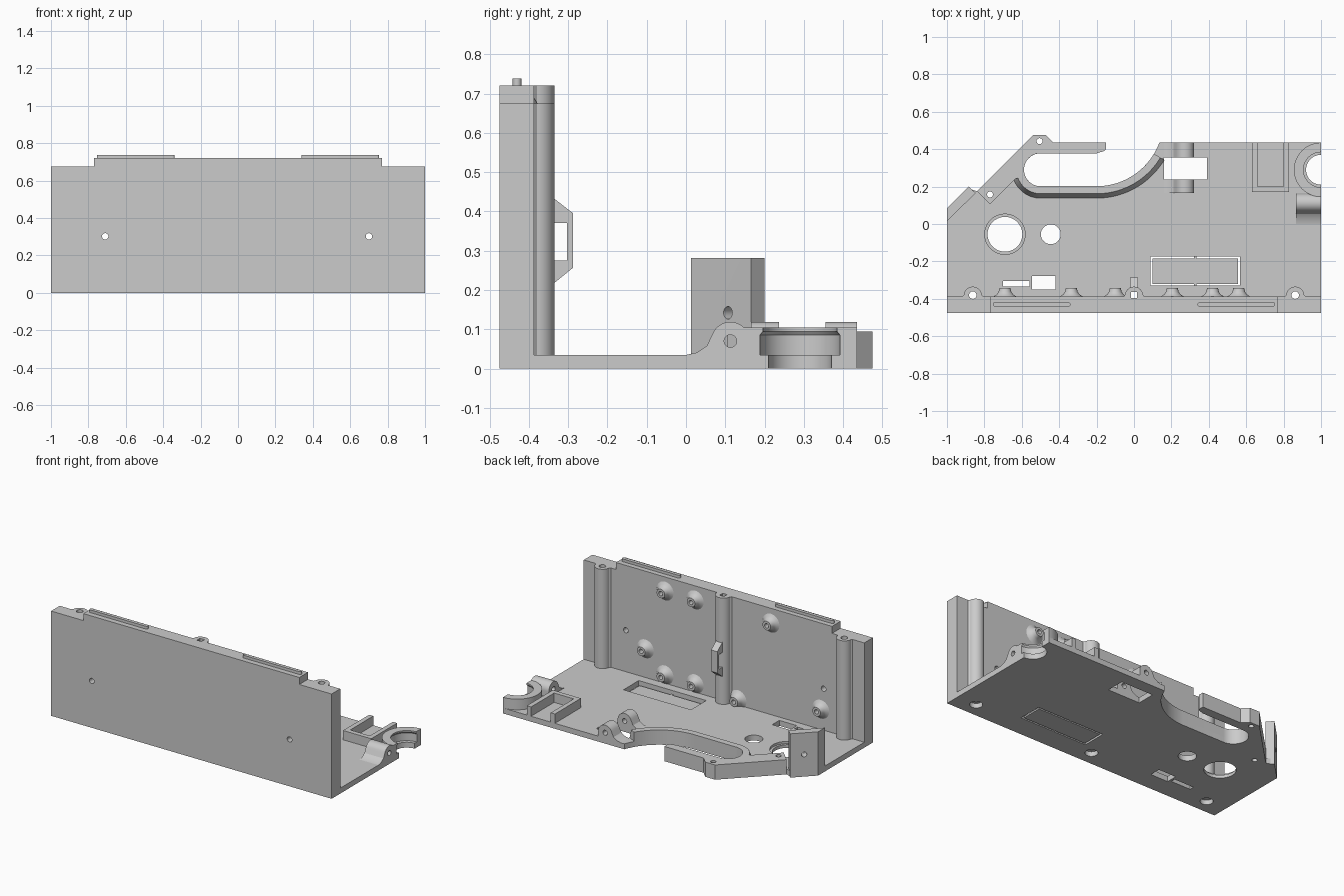
import bpy, bmesh
from math import sin, cos, radians, pi
from mathutils import Matrix, Vector

if "Cube" in bpy.data.objects:
    bpy.data.objects.remove(bpy.data.objects["Cube"])

grey = bpy.data.materials.new("plain grey")
grey.use_nodes = True
COLOUR = (0.6, 0.6, 0.6, 1)
grey.diffuse_color = COLOUR
grey.node_tree.nodes["Principled BSDF"].inputs["Base Color"].default_value = COLOUR

FLOOR = 0.035      # floor thickness
RIM = 0.095        # height of the low walls
FRONT, WALL = -0.475, -0.387
BACK = 0.435


def arc(cx, cy, r, a0, a1, n=24):
    angles = [radians(a0 + (a1 - a0) * i / n) for i in range(n + 1)]
    return [(cx + r * cos(a), cy + r * sin(a)) for a in angles]


def circle(cx, cy, r, n=40):
    return arc(cx, cy, r, 0, 360, n)[:-1]


def rect(x0, x1, y0, y1):
    return [(x0, y0), (x1, y0), (x1, y1), (x0, y1)]


def loft(name, rings, axis="z"):
    """Skin between rings given as (outline, height) along an axis."""
    place = {"x": lambda u, v, w: (w, u, v),
             "y": lambda u, v, w: (u, w, v),
             "z": lambda u, v, w: (u, v, w)}[axis]
    bm = bmesh.new()
    loops = [[bm.verts.new(place(u, v, w)) for u, v in pts] for pts, w in rings]
    for a, b in zip(loops, loops[1:]):
        for i in range(len(a)):
            j = (i + 1) % len(a)
            bm.faces.new((a[i], a[j], b[j], b[i]))
    bm.faces.new(loops[0])
    bm.faces.new(loops[-1])
    bmesh.ops.recalc_face_normals(bm, faces=bm.faces)
    mesh = bpy.data.meshes.new(name)
    bm.to_mesh(mesh)
    bm.free()
    mesh.materials.append(grey)
    ob = bpy.data.objects.new(name, mesh)
    bpy.context.collection.objects.link(ob)
    return ob


def prism(name, pts, w0, w1, axis="z"):
    return loft(name, [(pts, w0), (pts, w1)], axis)


def cut(ob, *cutters):
    """Subtract the cutters, bake the result and delete them."""
    for c in cutters:
        mod = ob.modifiers.new("cut", "BOOLEAN")
        mod.operation, mod.solver, mod.object = "DIFFERENCE", "EXACT", c
    deps = bpy.context.evaluated_depsgraph_get()
    mesh = bpy.data.meshes.new_from_object(ob.evaluated_get(deps))
    ob.modifiers.clear()
    ob.data = mesh
    for c in cutters:
        bpy.data.objects.remove(c)


def hole(pts, w0=-0.1, w1=1, axis="z"):
    ob = prism("cutter", pts, w0, w1, axis)
    ob.hide_render = True
    return ob


def post_holes():
    """Screw bores of the three posts, with wide mouths underneath."""
    tools = [hole(rect(-0.016, 0.016, -0.396, -0.364))]
    tools += [hole(circle(s * 0.862, -0.38, 0.02, 24)) for s in (-1, 1)]
    tools += [hole(circle(x, -0.38, 0.038, 24), -0.1, 0.03) for x in (-0.862, 0, 0.862)]
    return tools


def slot_edge(d, a_left, a_right):
    """Curved slot edge, pushed outwards by d, from its round end to the back."""
    return (arc(-0.5, 0.29, 0.088 + d, a_left, 270, 24)
            + arc(-0.2, 0.56, 0.358 + d, -90, a_right, 24))


# Floor plate with hooked arm and curved slot
arm = [(-0.2, 0.378), (-0.16, 0.39), (-0.15, 0.4), (-0.15, BACK), (-0.43, BACK),
       (-0.47, 0.475), (-0.54, 0.475)]
outline = [(-1, WALL), (1, WALL), (1, BACK), (0.135, BACK)]
outline += slot_edge(0, 90, -20.5)[::-1] + arm
outline += [(-0.84, 0.175), (-0.87, 0.185), (-1, 0.055)]
floor = prism("floor", outline, 0, FLOOR)
cut(floor,
    hole(circle(-0.69, -0.055, 0.093)),
    hole(circle(-0.69, -0.055, 0.108), 0.02, 0.1),
    hole(circle(-0.445, -0.055, 0.053)),
    hole(rect(-0.7, -0.56, -0.335, -0.305)),
    hole(rect(-0.545, -0.42, -0.35, -0.278)),
    hole(rect(0.16, 0.39, 0.237, 0.355)),
    hole(rect(0.087, 0.568, -0.33, -0.175)),
    hole(circle(1, 0.29, 0.08)),
    hole(circle(-0.505, 0.443, 0.016, 20)),
    hole(circle(-0.77, 0.158, 0.016, 20)), *post_holes())

# Thin knock-out panel in the floor window, held by small bridges
prism("window_panel", rect(0.1, 0.555, -0.32, -0.185), 0, 0.01)
prism("window_bridge", rect(0.32, 0.335, -0.332, -0.173), 0, 0.01)

# Front wall with lowered ends
half = [(1, 0), (1, 0.675), (0.77, 0.675), (0.77, 0.72)]
wall = prism("front_wall", half + [(-x, z) for x, z in half[::-1]], FRONT, WALL, "y")
cut(wall, *[hole(circle(x, 0.302, 0.017, 24), -0.6, 0, "y") for x in (-0.71, 0.7)],
    *post_holes())

# Locating ridges on the wall top
for side in (-1, 1):
    xc = side * 0.547
    pts = arc(xc + 0.197, -0.43, 0.011, -90, 90, 8) + arc(xc - 0.197, -0.43, 0.011, 90, 270, 8)
    prism("top_ridge", pts, 0.715, 0.738)

# Round posts behind the wall
for x, top in ((-0.862, 0.675), (0, 0.72), (0.862, 0.675)):
    pts = [(x + 0.06, WALL - 0.005)] + arc(x, -0.383, 0.048, 5, 175, 24) + [(x - 0.06, WALL - 0.005)]
    post = prism("post", pts, 0.03, top)
    cut(post, *post_holes())

# Latch loop on the middle post
prism("latch", [(-0.345, 0.21), (-0.287, 0.257), (-0.287, 0.395), (-0.345, 0.44),
                (-0.345, 0.37), (-0.303, 0.37), (-0.303, 0.275), (-0.345, 0.275)],
      -0.022, 0.022, "x")

# Flared screw bosses on the back of the wall
for x, z in ((0.42, 0.63), (0.205, 0.63), (-0.335, 0.625), (0.56, 0.22), (0.42, 0.09),
             (0.205, 0.09), (-0.1, 0.07), (-0.69, 0.165)):
    profile = [(0.06, -0.005), (0.06, 0), (0.044, 0.01), (0.034, 0.024), (0.029, 0.045),
               (0.014, 0.045), (0.014, 0.01)]
    loft("screw_boss", [(circle(x, z, r, 24), WALL + h) for r, h in profile], "y")

# Sloped rim following the curved slot
inner = slot_edge(0, 195, -31)[::-1]
loft("slot_rim", [(inner + slot_edge(0.066, 195, -31), 0.03),
                  (inner + slot_edge(0.04, 195, -31), RIM)])

# Hooked arm and slanted wall at the back right
pts = arc(-0.5, 0.29, 0.088, 200, 90, 20) + arm
pts += [(-0.84, 0.175), (-0.77, 0.105), (-0.735, 0.14), (-0.635, 0.24)]
hook = prism("hook_arm", pts, 0, RIM)
cut(hook, hole(circle(-0.505, 0.443, 0.016, 20)), hole(circle(-0.77, 0.158, 0.016, 20)))

# Tall slanted plate at the right end
plate = prism("tall_plate", [(-1, 0.013), (-1, 0.083), (-0.883, 0.2), (-0.846, 0.165),
                             (-0.95, 0.065)], 0, 0.282)
bore = hole(circle(0, 0, 0.016, 20), -0.2, 0.2, "x")
bore.matrix_world = Matrix.Translation((-0.92, 0.12, 0.142)) @ Matrix.Rotation(-pi / 4, 4, "Z")
bpy.context.view_layer.update()
cut(plate, bore)


# Hinge bosses with a fillet running down to the floor
def hinge_boss(name, centre, w0, w1, axis):
    pts = [(centre - 0.115, 0.02), (centre - 0.112, FLOOR), (centre - 0.085, 0.041),
           (centre - 0.06, 0.058), (centre - 0.047, 0.085)]
    pts += arc(centre, 0.07, 0.049, 150, 0, 20) + [(centre + 0.049, 0.02)]
    boss = prism(name, pts, w0, w1, axis)
    cut(boss, hole(circle(centre, 0.07, 0.016, 20), w0 - 0.1, w1 + 0.1, axis))


hinge_boss("side_hinge", 0.113, 0.865, 1, "x")
hinge_boss("inner_hinge", 0.272, 0.165, 0.237, "y")
hinge_boss("back_hinge", 0.272, 0.355, BACK, "y")

# Half-round stepped cup at the left end
cup = prism("cup", arc(1, 0.29, 0.145, 90, 270, 32), 0, 0.104)
cup_bore = loft("cutter", [(circle(1, 0.29, r), z) for r, z in
                           ((0.102, 0.02), (0.102, 0.085), (0.094, 0.095), (0.094, 0.2))])
cut(cup, hole(circle(1, 0.29, 0.08)), cup_bore)

# Three-sided tray open to the back
prism("tray", [(0.63, BACK), (0.63, 0.17), (0.83, 0.17), (0.83, BACK), (0.8, BACK),
               (0.8, 0.2), (0.66, 0.2), (0.66, BACK)], 0.02, RIM)

# Smooth the round parts, keep edges crisp
bpy.ops.object.select_all(action="DESELECT")
for ob in bpy.context.scene.objects:
    if ob.type == "MESH" and not ob.hide_render:
        ob.select_set(True)
        bpy.context.view_layer.objects.active = ob
bpy.ops.object.shade_smooth_by_angle(angle=radians(30))
